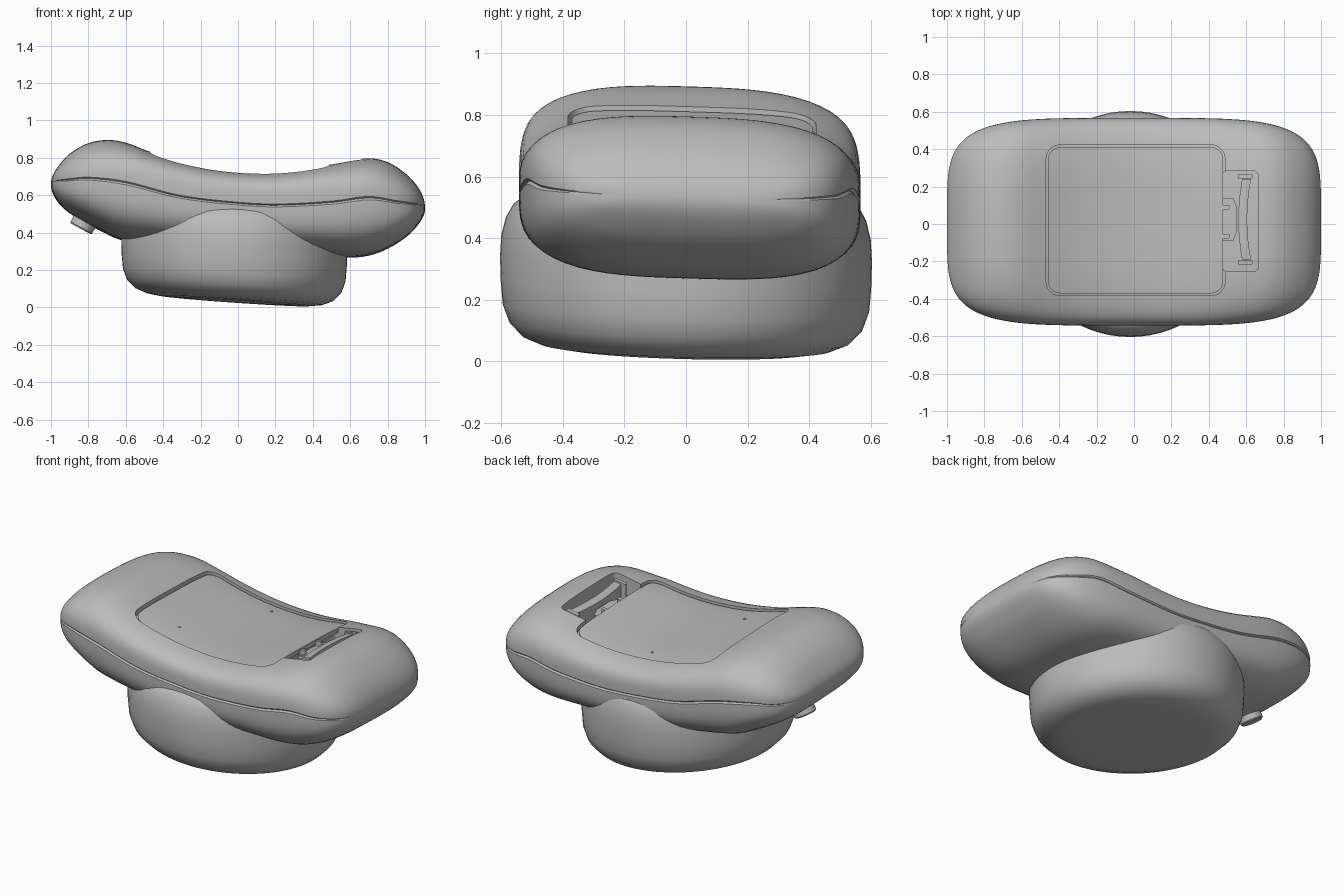
import bpy, bmesh, math
from mathutils import Vector

cube = bpy.data.objects.get("Cube")
if cube:
    bpy.data.objects.remove(cube, do_unlink=True)

grey = bpy.data.materials.new("grey_plastic")
grey.use_nodes = True
grey.diffuse_color = (0.5, 0.5, 0.5, 1)
grey.node_tree.nodes["Principled BSDF"].inputs["Base Color"].default_value = (0.5, 0.5, 0.5, 1)

# Height profiles along x for the crown, the shell seam and the underside
CROWN = [(-1, .66), (-.97, .74), (-.9, .82), (-.8, .876), (-.7, .893), (-.6, .878), (-.45, .82), (-.3, .77),
         (-.1, .73), (.12, .715), (.3, .725), (.5, .762), (.69, .795), (.8, .775), (.9, .71), (.96, .645), (1, .53)]
SEAM = [(-1, .66), (-.9, .67), (-.8, .675), (-.6, .65), (-.3, .575), (0, .54), (.2, .53), (.5, .545),
        (.7, .57), (.85, .55), (1, .53)]
UNDER = [(-1, .66), (-.985, .6), (-.93, .53), (-.85, .475), (-.75, .42), (-.63, .365), (-.4, .33), (0, .29),
         (.35, .28), (.62, .27), (.75, .295), (.9, .38), (.97, .455), (1, .53)]
Y_MID, Y_TILT, HALF_W = .012, -.03, .555


def profile(points, x):
    """Smooth interpolation, spaced by arcsine so that the ends come out round."""
    a = math.asin(max(-1, min(1, x)))
    p = [(math.asin(px), pz) for px, pz in points]
    i = 0
    while i < len(p) - 2 and a > p[i + 1][0]:
        i += 1

    def slope(k):
        lo, hi = max(k - 1, 0), min(k + 1, len(p) - 1)
        return (p[hi][1] - p[lo][1]) / (p[hi][0] - p[lo][0])
    h = p[i + 1][0] - p[i][0]
    t = (a - p[i][0]) / h
    return ((2*t**3 - 3*t*t + 1) * p[i][1] + (t**3 - 2*t*t + t) * h * slope(i)
            + (3*t*t - 2*t**3) * p[i + 1][1] + (t**3 - t*t) * h * slope(i + 1))


def half_width(x):
    return HALF_W * max(0, 1 - abs(x) ** 4.5) ** (1 / 4.5)


def crown_power(x):
    return 2.8 + 1.4 * math.exp(-(x / .55) ** 4)


def top_z(x, y):
    r = min(1, abs(y - Y_MID) / half_width(x))
    n, s = crown_power(x), profile(SEAM, x)
    return s + (profile(CROWN, x) - s) * (1 - r ** n) ** (1 / n) + Y_TILT * y


def finish(bm, name, angle=35):
    bmesh.ops.remove_doubles(bm, verts=bm.verts, dist=1e-5)
    bmesh.ops.recalc_face_normals(bm, faces=bm.faces)
    mesh = bpy.data.meshes.new(name)
    bm.to_mesh(mesh)
    bm.free()
    mesh.materials.append(grey)
    ob = bpy.data.objects.new(name, mesh)
    bpy.context.collection.objects.link(ob)
    smooth(ob, angle)
    return ob


def smooth(ob, angle):
    bpy.ops.object.select_all(action='DESELECT')
    ob.select_set(True)
    bpy.context.view_layer.objects.active = ob
    bpy.ops.object.shade_smooth_by_angle(angle=math.radians(angle))


def skin(bm, rings):
    """Join closed rings of points, capping both ends."""
    rows = [[bm.verts.new(p) for p in ring] for ring in rings]
    n = len(rows[0])
    for a, b in zip(rows, rows[1:]):
        for j in range(n):
            bm.faces.new((a[j], a[(j + 1) % n], b[(j + 1) % n], b[j]))
    bm.faces.new(rows[0][::-1])
    bm.faces.new(rows[-1])


def rounded_rect(x0, x1, y0, y1, r, step=.04):
    """Outline with arc corners and finely divided sides."""
    pts = []
    corners = [(x1 - r, y1 - r, 0), (x0 + r, y1 - r, 90), (x0 + r, y0 + r, 180), (x1 - r, y0 + r, 270)]
    for cx, cy, a0 in corners:
        arc = [(cx + r * math.cos(math.radians(a0 + 15 * k)), cy + r * math.sin(math.radians(a0 + 15 * k)))
               for k in range(7)]
        if pts:
            pts += divide(pts[-1], arc[0], step)
        pts += arc
    return pts + divide(pts[-1], pts[0], step)


def divide(p, q, step):
    n = max(1, round(math.dist(p, q) / step))
    return [(p[0] + (q[0] - p[0]) * k / n, p[1] + (q[1] - p[1]) * k / n) for k in range(1, n)]


def conform(name, outline, low, high):
    """Solid slab between two offsets from the crown surface."""
    cx = (min(p[0] for p in outline) + max(p[0] for p in outline)) / 2
    cy = (min(p[1] for p in outline) + max(p[1] for p in outline)) / 2
    scales = [.02] + [k / 10 for k in range(1, 11)]
    rings = []
    for dz, order in ((low, scales), (high, scales[::-1])):
        for f in order:
            pts = [(cx + (x - cx) * f, cy + (y - cy) * f) for x, y in outline]
            rings.append([(x, y, top_z(x, y) + dz) for x, y in pts])
    bm = bmesh.new()
    skin(bm, rings)
    return finish(bm, name)


# Saddle-shaped pillow body with a fine groove along the seam
angles = [-.035, 0, .035] + [math.pi * k / 40 for k in range(1, 40)]
angles += [math.pi - .035, math.pi, math.pi + .035] + [math.pi + math.pi * k / 40 for k in range(1, 40)]
rings = []
for i in range(91):
    x = math.sin(math.pi * (i / 90 - .5) * .994)
    w, s, t, b = half_width(x), profile(SEAM, x), profile(CROWN, x), profile(UNDER, x)
    ring = []
    for a in angles:
        c, q = math.cos(a), math.sin(a)
        n = crown_power(x) if q >= 0 else 3.3
        r = (abs(c) ** n + abs(q) ** n) ** (-1 / n)
        if abs(q) < 1e-6:
            r *= .985
        y = Y_MID + w * r * c
        ring.append((x, y, s + r * q * (t - s if q >= 0 else s - b) + Y_TILT * y))
    rings.append(ring)
bm = bmesh.new()
skin(bm, rings)
body = finish(bm, "body_shell")

# Recesses for the cover plate and for the latch
cutters = [conform("plate_cutter", rounded_rect(-.47, .487, -.383, .423, .075), -.035, .08),
           conform("latch_cutter", rounded_rect(.472, .665, -.255, .285, .03), -.11, .08)]
for cutter in cutters:
    cutter.hide_render = True
    mod = body.modifiers.new("recess", 'BOOLEAN')
    mod.operation, mod.solver, mod.object = 'DIFFERENCE', 'EXACT', cutter
    bpy.context.view_layer.objects.active = body
    bpy.ops.object.modifier_apply(modifier=mod.name)
    bpy.data.objects.remove(cutter, do_unlink=True)
smooth(body, 35)

# Cover plate with its hinge tab, hooks and small pins
conform("cover_plate", rounded_rect(-.458, .477, -.371, .411, .065), -.04, -.012)
conform("cover_tab", [(.47, -.09), (.53, -.09), (.55, -.04), (.55, .09), (.53, .14), (.47, .14)], -.075, -.05)
for i, y in enumerate((-.065, .09)):
    conform(f"cover_hook_{i + 1}", rounded_rect(.465, .51, y - .012, y + .012, .005), -.06, -.02)
for i, (x, y) in enumerate(((0, .33), (-.24, -.23))):
    conform(f"cover_pin_{i + 1}", rounded_rect(x - .008, x + .008, y - .008, y + .008, .0078), -.02, -.008)

# Bowed latch bar with end posts
ys = [-.19 + .43 * k / 12 for k in range(13)]
bow = [.02 * (1 - ((y - .025) / .215) ** 2) for y in ys]
outline = [(.625 - b, y) for y, b in zip(ys, bow)] + [(.578 - b, y) for y, b in reversed(list(zip(ys, bow)))]
conform("latch_bar", outline, -.12, -.02)
for name, y in (("latch_post_front", -.205), ("latch_post_back", .255)):
    conform(name, rounded_rect(.555, .635, y - .012, y + .012, .008), -.12, -.012)

# Round base, tilted by a shear so that its walls stay upright
BASE = [(.02, 0), (.25, 0), (.4, .002), (.47, .012), (.53, .036), (.573, .08), (.595, .14), (.602, .22), (.604, .3),
        (.6, .37), (.585, .43), (.56, .475), (.52, .505), (.4, .52), (.02, .52)]
rings = []
for r, z in BASE:
    ring = []
    for k in range(72):
        x, y = r * math.cos(math.tau * k / 72), r * math.sin(math.tau * k / 72)
        ring.append((x - .02, y, z + .033 + (-.07 * x - .025 * y) * (1 - z / .7)))
    rings.append(ring)
bm = bmesh.new()
skin(bm, rings)
finish(bm, "round_base", 40)

# Small round button on the underside of the raised end
bm = bmesh.new()
skin(bm, [[(r * math.cos(math.tau * k / 32), r * math.sin(math.tau * k / 32), z) for k in range(32)]
          for r, z in ((.066, -.04), (.066, .02), (.06, .027), (.01, .027))])
button = finish(bm, "under_button")
button.rotation_euler = Vector((-.48, 0, -.88)).to_track_quat('Z', 'Y').to_euler()
button.location = (-.828, .03, .444)
